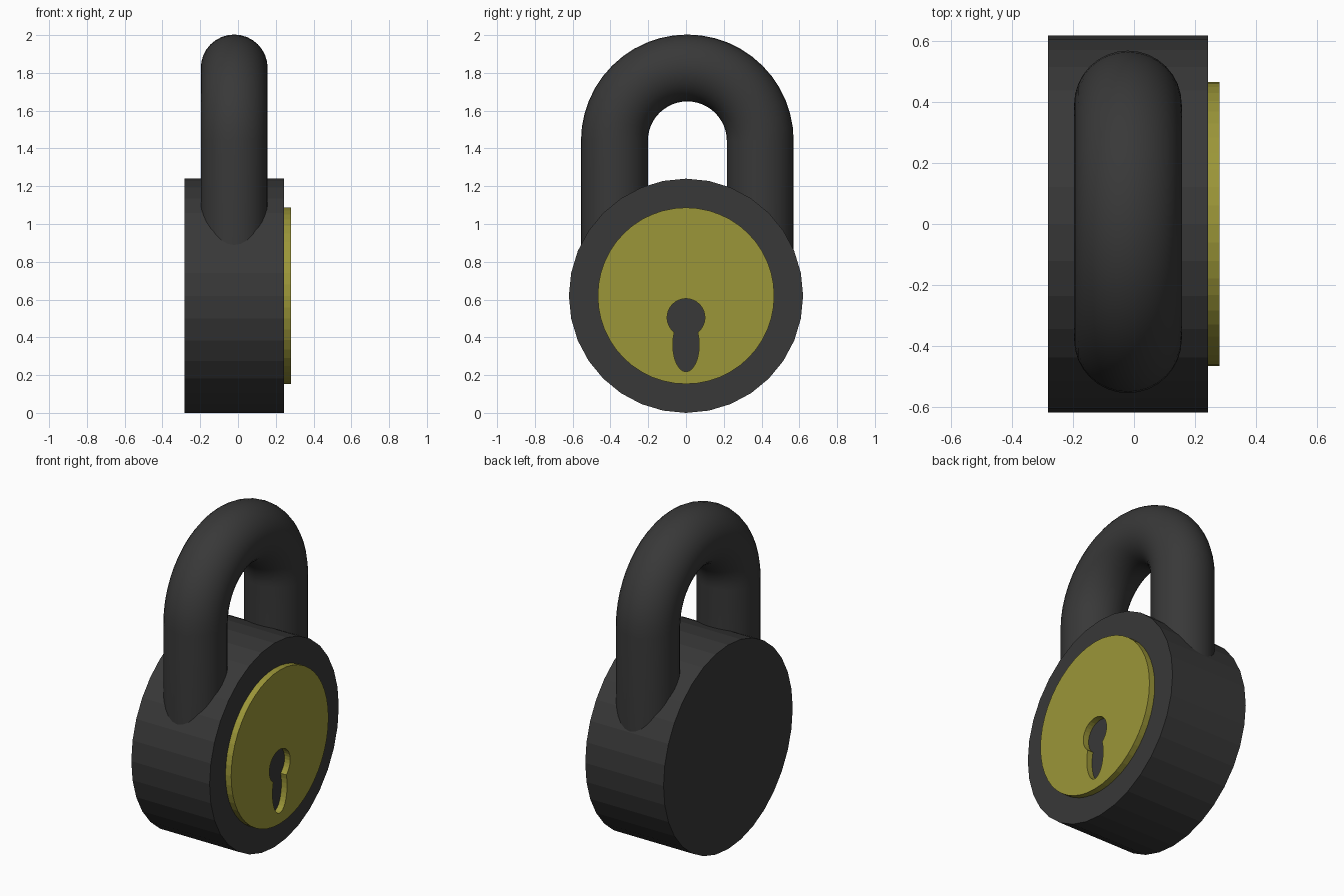
import bpy, bmesh
from math import sin, cos, pi, radians
from mathutils import Matrix, Vector

if "Cube" in bpy.data.objects:
    bpy.data.objects.remove(bpy.data.objects["Cube"], do_unlink=True)


def material(name, rgb):
    mat = bpy.data.materials.new(name)
    mat.use_nodes = True
    mat.diffuse_color = (*rgb, 1)
    mat.node_tree.nodes["Principled BSDF"].inputs["Base Color"].default_value = (*rgb, 1)
    return mat


def finish(name, bm, mat, angle=None):
    bmesh.ops.recalc_face_normals(bm, faces=bm.faces)
    mesh = bpy.data.meshes.new(name)
    bm.to_mesh(mesh)
    bm.free()
    mesh.materials.append(mat)
    obj = bpy.data.objects.new(name, mesh)
    bpy.context.collection.objects.link(obj)
    if angle:
        bpy.ops.object.select_all(action="DESELECT")
        obj.select_set(True)
        bpy.context.view_layer.objects.active = obj
        bpy.ops.object.shade_smooth_by_angle(angle=radians(angle))
    return obj


def arc(cy, cz, ry, rz, start, end, steps):
    """Points (y, z) along an elliptical arc, angles in degrees."""
    angles = [radians(start + (end - start) * i / steps) for i in range(steps + 1)]
    return [(cy + ry * cos(a), cz + rz * sin(a)) for a in angles]


dark = material("charcoal metal", (0.04, 0.04, 0.04))
brass = material("dull brass", (0.33, 0.305, 0.04))

CENTRE_Z = 0.62
BACK_X, FACE_X, PLATE_X = -0.283, 0.243, 0.281

# Drum-shaped body lying along x
bm = bmesh.new()
place = Matrix.Translation(((BACK_X + FACE_X) / 2, 0, CENTRE_Z)) @ Matrix.Rotation(pi / 2, 4, "Y")
bmesh.ops.create_cone(bm, cap_ends=True, segments=32, radius1=0.62, radius2=0.62,
                      depth=FACE_X - BACK_X, matrix=place)
finish("body", bm, dark)

# Shackle: round bar swept up one leg, over the arch and down the other
bm = bmesh.new()
SIDES, BAR, MID_X, MID_Y, SPRING_Z, BEND = 32, 0.177, -0.02, 0.007, 1.44, 0.386
stations = [(0, 0.7)] + [(180 * i / 24, SPRING_Z) for i in range(25)] + [(180, 0.7)]
rings = []
for angle, z in stations:
    a = radians(angle)
    out = Vector((0, cos(a), sin(a)))
    centre = Vector((MID_X, MID_Y, z)) + out * BEND
    rings.append([bm.verts.new(centre + out * BAR * cos(t) + Vector((BAR * sin(t), 0, 0)))
                  for t in (2 * pi * k / SIDES for k in range(SIDES))])
for r, s in zip(rings, rings[1:]):
    for k in range(SIDES):
        n = (k + 1) % SIDES
        bm.faces.new((r[k], r[n], s[n], s[k]))
bm.faces.new(rings[0])
bm.faces.new(rings[-1])
finish("shackle", bm, dark, 35)

# Brass face plate with a keyhole cut through it
bm = bmesh.new()
rim = arc(0, CENTRE_Z, 0.467, 0.467, 0, 360, 48)[:-1]
keyhole = (arc(0, 0.505, 0.1, 0.1, -50, 230, 24)
           + arc(0, 0.36, 0.07, 0.142, 152, 388, 20))
base_x = FACE_X - 0.005
edges = []
for outline in (rim, keyhole):
    verts = [bm.verts.new((base_x, y, z)) for y, z in outline]
    edges += [bm.edges.new((v, verts[i - 1])) for i, v in enumerate(verts)]
bmesh.ops.triangle_fill(bm, edges=edges, use_beauty=True, normal=(1, 0, 0))
front = bmesh.ops.extrude_face_region(bm, geom=bm.faces[:], use_keep_orig=True)
bmesh.ops.translate(bm, vec=(PLATE_X - base_x, 0, 0),
                    verts=[g for g in front["geom"] if isinstance(g, bmesh.types.BMVert)])
finish("face_plate", bm, brass)
